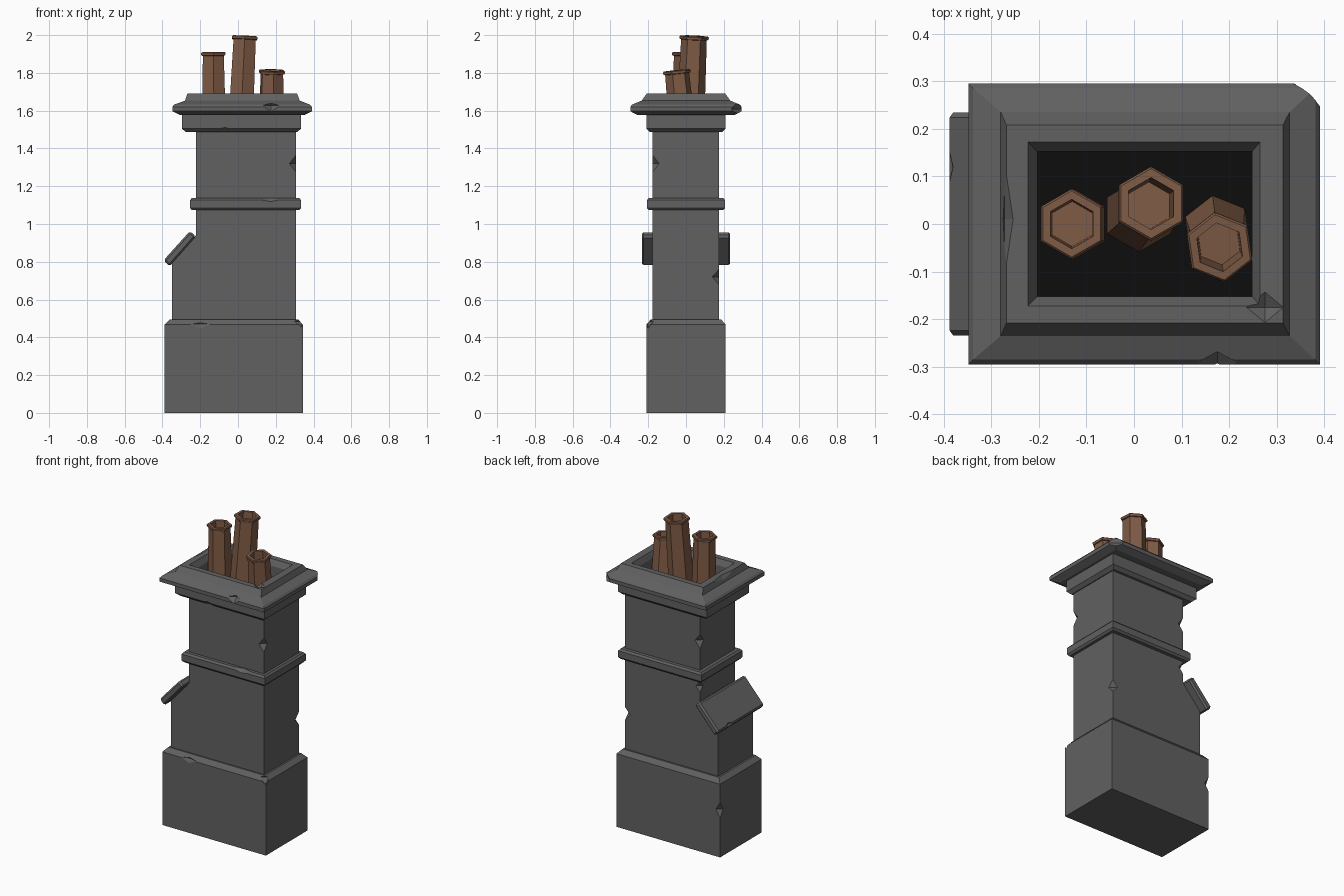
import bpy, bmesh, math
from mathutils import Vector

if "Cube" in bpy.data.objects:
    bpy.data.objects.remove(bpy.data.objects["Cube"])


def material(name, rgb):
    m = bpy.data.materials.new(name)
    m.diffuse_color = (*rgb, 1)
    m.use_nodes = True
    m.node_tree.nodes["Principled BSDF"].inputs["Base Color"].default_value = m.diffuse_color
    return m


STONE = material("grey stone", (0.12, 0.12, 0.12))
CLAY = material("brown clay", (0.215, 0.105, 0.06))
SOOT = material("black soot", (0.004, 0.004, 0.004))


def finish(name, bm, mat):
    bmesh.ops.recalc_face_normals(bm, faces=bm.faces)
    me = bpy.data.meshes.new(name)
    bm.to_mesh(me)
    bm.free()
    if mat:
        me.materials.append(mat)
    ob = bpy.data.objects.new(name, me)
    bpy.context.collection.objects.link(ob)
    return ob


def loft(name, rings, mat, closed=False, bevel=0):
    """Skin a series of equal point rings; cap the ends or join them."""
    bm = bmesh.new()
    vs = [[bm.verts.new(p) for p in r] for r in rings]
    n = len(rings[0])
    pairs = list(zip(vs, vs[1:])) + ([(vs[-1], vs[0])] if closed else [])
    for a, b in pairs:
        for i in range(n):
            j = (i + 1) % n
            bm.faces.new((a[i], a[j], b[j], b[i]))
    if not closed:
        bm.faces.new(vs[0][::-1])
        bm.faces.new(vs[-1])
    if bevel:
        bmesh.ops.bevel(bm, geom=bm.edges[:], offset=bevel, segments=1,
                        affect='EDGES')
    return finish(name, bm, mat)


def rect(x0, x1, y, z):
    return [(x0, -y, z), (x1, -y, z), (x1, y, z), (x0, y, z)]


def prism(name, profile, y0, y1, mat, bevel=0):
    return loft(name, [[(x, y, z) for x, z in profile] for y in (y0, y1)],
                mat, bevel=bevel)


def cut(ob, cutter):
    mod = ob.modifiers.new("cut", 'BOOLEAN')
    mod.operation, mod.solver, mod.object = 'DIFFERENCE', 'EXACT', cutter
    bpy.context.view_layer.objects.active = ob
    bpy.ops.object.modifier_apply(modifier=mod.name)
    bpy.data.objects.remove(cutter)


def chip(ob, centre, radii):
    """Knock a diamond-shaped chip out of a part."""
    bm = bmesh.new()
    for axis in range(3):
        for s in (-1, 1):
            p = Vector(centre)
            p[axis] += s * radii[axis]
            bm.verts.new(p)
    bmesh.ops.convex_hull(bm, input=bm.verts)
    cut(ob, finish("chip_cutter", bm, None))


# Plinth
plinth = loft("plinth", [rect(-.388, .344, .21, 0), rect(-.388, .344, .21, .467),
                         rect(-.362, .318, .186, .495)], STONE)
chip(plinth, (-.388, .21, .30), (.03, .03, .05))
chip(plinth, (-.20, -.211, .47), (.06, .015, .025))
chip(plinth, (.335, -.20, .485), (.045, .03, .045))

# Stack with sloped shoulder on the left and a flue recess in the top
stack = prism("stack", [(-.35, .45), (.307, .45), (.307, 1.486), (-.222, 1.486),
                        (-.222, .94), (-.35, .80)], -.177, .175, STONE)
cut(stack, loft("flue_cutter", [rect(-.203, .248, .152, 1.44),
                                rect(-.203, .248, .152, 1.6)], None))
chip(stack, (.307, -.177, 1.32), (.035, .035, .045))
chip(stack, (-.222, .175, 1.32), (.035, .035, .045))
chip(stack, (-.222, .175, 1.03), (.03, .03, .035))
chip(stack, (.307, .175, .72), (.037, .037, .04))
loft("flue_floor", [rect(-.203, .248, .152, 1.438),
                    rect(-.203, .248, .152, 1.446)], SOOT)

# Sloping slab on the shoulder
slab = prism("shoulder_slab", [(-.394, .808), (-.362, .776), (-.222, .934),
                               (-.255, .962)], -.234, .234, STONE, bevel=.01)
chip(slab, (-.392, .12, .81), (.016, .05, .05))

# Middle band
band = loft("middle_band", [rect(-.244, .324, .197, 1.073), rect(-.254, .334, .207, 1.085),
                            rect(-.254, .334, .207, 1.126), rect(-.244, .324, .197, 1.138)],
            STONE)
chip(band, (.17, -.207, 1.142), (.12, .03, .024))

# Collar and moulded cap as one hollow ring
cap = loft("cap", [rect(*r) for r in (
    (-.275, .312, .19, 1.486), (-.297, .334, .21, 1.505), (-.297, .334, .21, 1.576),
    (-.305, .35, .255, 1.576), (-.348, .391, .295, 1.597), (-.348, .391, .295, 1.62),
    (-.338, .381, .285, 1.632), (-.28, .327, .235, 1.653), (-.268, .313, .208, 1.69),
    (-.223, .265, .172, 1.69), (-.203, .248, .152, 1.655), (-.203, .248, .152, 1.486))],
    STONE, closed=True)
chip(cap, (-.07, -.211, 1.486), (.10, .03, .026))
chip(cap, (.175, -.296, 1.628), (.05, .04, .035))
chip(cap, (.393, .299, 1.61), (.068, .06, .12))
chip(cap, (.275, -.175, 1.70), (.06, .05, .028))
chip(cap, (-.272, .01, 1.69), (.018, .12, .025))


# Leaning six-sided clay pots
def pot(name, base, top, r, turn):
    base, top = Vector(base), Vector(top)
    d = top - base
    h = d.length
    q = Vector((0, 0, 1)).rotation_difference(d)
    shape = [(.98, 0), (.87, h - .02), (.96, h - .018), (1, h - .013), (1, h - .005),
             (.94, h), (.70, h), (.64, h - .10)]
    rings = []
    for k, z in shape:
        angles = [math.radians(90 + turn + 60 * i) for i in range(6)]
        rings.append([base + q @ Vector((r * k * math.cos(a), r * k * math.sin(a), z))
                      for a in angles])
    loft(name, rings, CLAY)


pot("left_pot", (-.125, 0, 1.442), (-.131, 0, 1.91), .074, 0)
pot("middle_pot", (.010, .018, 1.442), (.036, .043, 1.995), .078, 0)
pot("right_pot", (.175, -.012, 1.442), (.18, -.049, 1.814), .074, 8)
